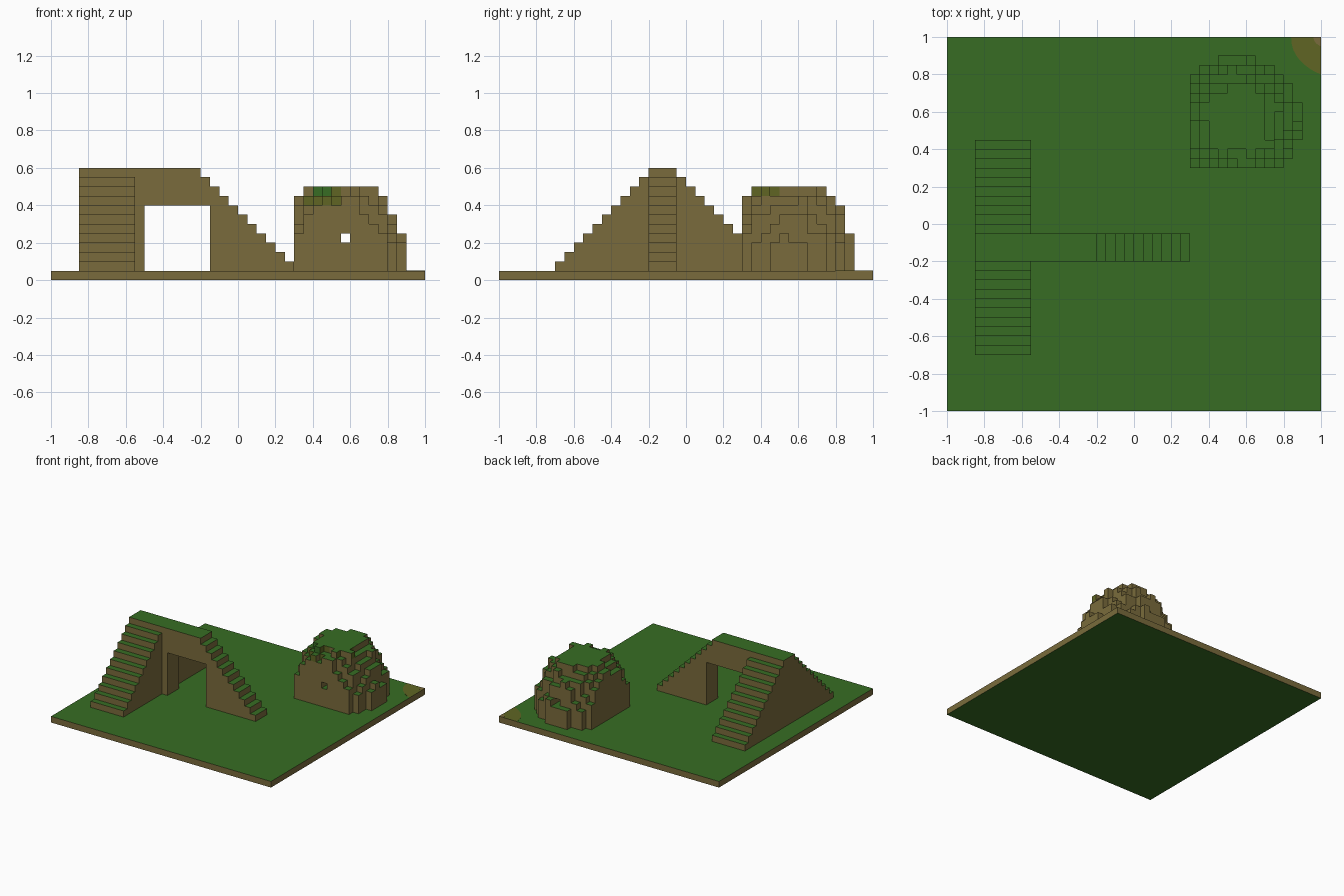
import bpy, bmesh, math, random
from mathutils import Vector

if "Cube" in bpy.data.objects:
    bpy.data.objects.remove(bpy.data.objects["Cube"])

random.seed(4)
U = 0.05  # block size


def material(name, color):
    m = bpy.data.materials.new(name)
    m.diffuse_color = (*color, 1)
    m.use_nodes = True
    m.node_tree.nodes["Principled BSDF"].inputs["Base Color"].default_value = m.diffuse_color
    return m


MATS = [material("grass_green", (0.038, 0.152, 0.017)),
        material("earth_brown", (0.195, 0.148, 0.045)),
        material("moss_olive", (0.115, 0.130, 0.017))]


def by_direction(f):
    # level faces are grass, upright faces are earth
    return 0 if abs(f.normal.z) > 0.5 else 1


def finish(name, bm, rule=by_direction):
    bmesh.ops.recalc_face_normals(bm, faces=bm.faces)
    bm.normal_update()
    for f in bm.faces:
        f.material_index = rule(f)
    me = bpy.data.meshes.new(name)
    bm.to_mesh(me)
    bm.free()
    for m in MATS:
        me.materials.append(m)
    ob = bpy.data.objects.new(name, me)
    bpy.context.collection.objects.link(ob)
    return ob


def prism(name, points, depth, rule=by_direction, hidden=None):
    """Extrude a closed outline of 3D points along depth, drop hidden faces."""
    bm = bmesh.new()
    face = bm.faces.new([bm.verts.new(p) for p in points])
    res = bmesh.ops.extrude_face_region(bm, geom=[face], use_keep_orig=True)
    moved = [v for v in res["geom"] if isinstance(v, bmesh.types.BMVert)]
    bmesh.ops.translate(bm, verts=moved, vec=Vector(depth))
    bmesh.ops.recalc_face_normals(bm, faces=bm.faces)
    ob = finish(name, bm, rule)
    if hidden:
        bm = bmesh.new()
        bm.from_mesh(ob.data)
        bad = [f for f in bm.faces if hidden(f.calc_center_median(), f.normal)]
        bmesh.ops.delete(bm, geom=bad, context='FACES')
        bm.to_mesh(ob.data)
        bm.free()
    return ob


def steps_up(start, n=10):
    """Rising stair outline as (distance, height) pairs."""
    pts = [(start, U)]
    for i in range(n):
        pts += [(start + i * U, 0.1 + i * U), (start + (i + 1) * U, 0.1 + i * U)]
    return pts


# base slab
prism("ground_slab", [(-1, -1, 0), (1, -1, 0), (1, 1, 0), (-1, 1, 0)], (0, 0, U))

# worn patches in the back right corner
def corner_patch(name, size, z, idx):
    arc = [(1 - size * 0.8 * math.cos(a), 1 - size * math.sin(a) * (1 - 0.12 * math.sin(2 * a)), z)
           for a in [i * math.pi / 16 for i in range(9)]]
    prism(name, [(1, 1, z)] + arc, (0, 0, 0.001), lambda f: idx)


corner_patch("corner_moss_patch", 0.2, U, 2)
corner_patch("corner_earth_patch", 0.05, U + 0.001, 1)

# double stair: front flight, landing, back flight
front = steps_up(-0.7)
back = [(-0.25 - y, z) for y, z in reversed(front)]
outline = front + [(-0.2, 0.6), (-0.05, 0.6)] + back
prism("double_stair", [(-0.85, y, z) for y, z in outline], (0.3, 0, 0),
      hidden=lambda c, n: n.z < -0.5)

# bridge with doorway and side flight
side = [(0.3 - (x + 0.7), z) for x, z in steps_up(-0.7)]
outline = ([(-0.55, U), (-0.5, U), (-0.5, 0.4), (-0.15, 0.4), (-0.15, U)]
           + side + [(-0.2, 0.6), (-0.55, 0.6)])
prism("bridge_with_side_stair", [(x, -0.2, z) for x, z in outline], (0, 0.15, 0),
      hidden=lambda c, n: (n.z < -0.5 and c.z < 0.06) or n.x < -0.5 and c.x < -0.54)

# rocky hill: domed block columns with a small tunnel through it
solid = set()
for i in range(12):
    for j in range(12):
        r = math.hypot(0.325 + i * U - 0.55, 0.325 + j * U - 0.55)
        if r > 0.34:
            continue
        h = 0.51 * math.sqrt(1 - (r / 0.35) ** 2) / U
        top = max(1, min(9, round(h + random.uniform(-0.7, 0.5))))
        if r > 0.3:
            top = min(top, 4)
        solid |= {(i, j, k) for k in range(top)}
solid -= {(5, j, 3) for j in range(12)}

bm = bmesh.new()
cache = {}


def corner(p):
    if p not in cache:
        cache[p] = bm.verts.new((0.3 + p[0] * U, 0.3 + p[1] * U, U + p[2] * U))
    return cache[p]


for b in sorted(solid):
    for axis in range(3):
        for s in (0, 1):
            n = list(b)
            n[axis] += 2 * s - 1
            if tuple(n) in solid or n[2] < 0:
                continue
            quad = []
            for u, v in ((0, 0), (1, 0), (1, 1), (0, 1)):
                p = list(b)
                p[axis] += s
                p[(axis + 1) % 3] += u
                p[(axis + 2) % 3] += v
                quad.append(corner(tuple(p)))
            bm.faces.new(quad if s else quad[::-1])


def hill_color(f):
    c, n = f.calc_center_median(), f.normal
    if abs(n.z) > 0.5:
        return 0
    # mossy upper left of the crest
    if n.y < -0.5 and c.y < 0.5:
        if c.z > 0.45 and c.x < 0.48:
            return 0
        if c.z > 0.4 and c.x < 0.53:
            return 2
    if n.x > 0.5 and c.z > 0.45 and c.y < 0.5:
        return 2
    return 1


finish("rocky_hill", bm, hill_color)
